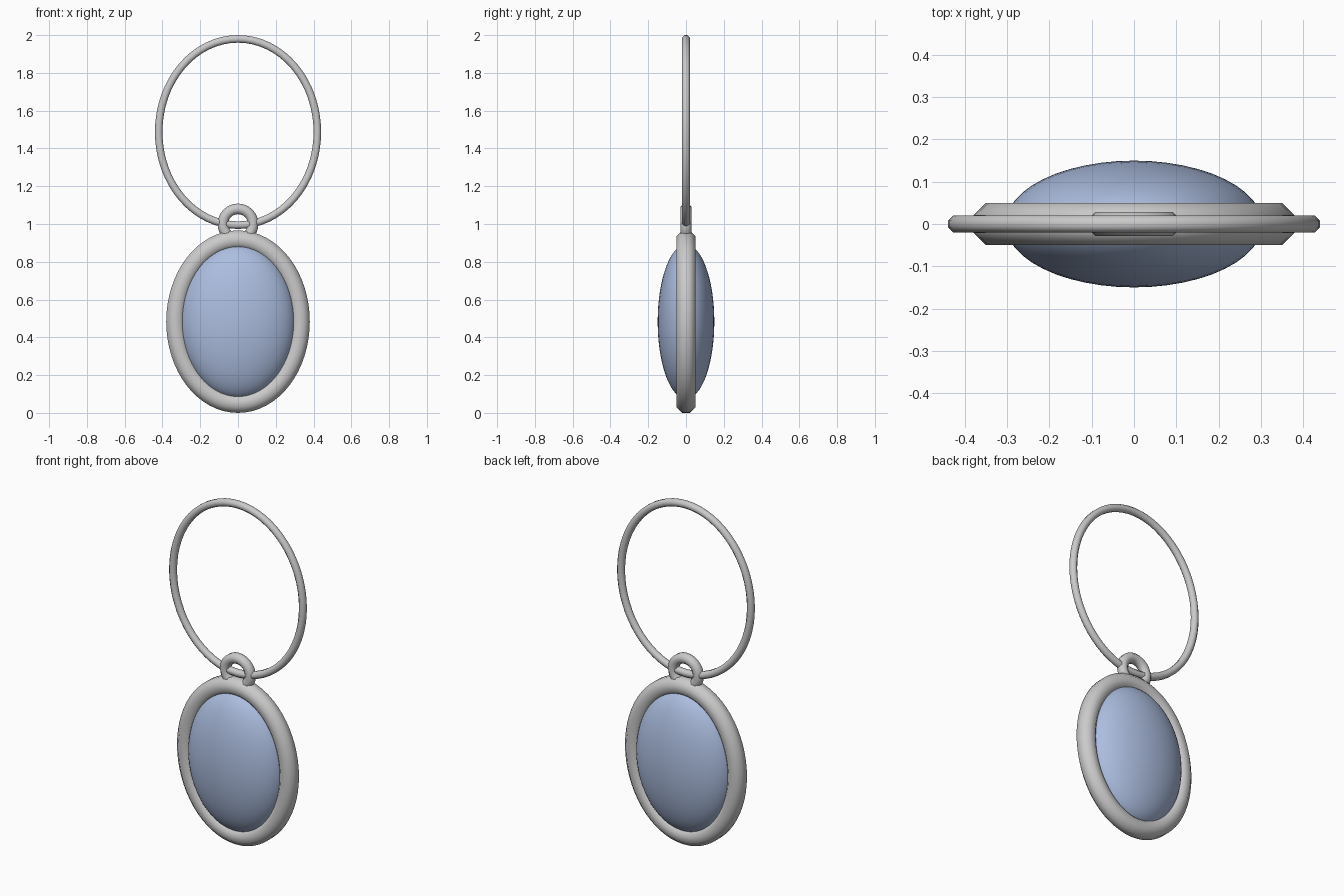
import bpy, bmesh, math

cube = bpy.data.objects.get("Cube")
if cube:
    bpy.data.objects.remove(cube, do_unlink=True)


def material(name, color):
    m = bpy.data.materials.new(name)
    m.use_nodes = True
    m.diffuse_color = color
    m.node_tree.nodes["Principled BSDF"].inputs["Base Color"].default_value = color
    return m


silver = material("silver", (0.6, 0.59, 0.59, 1))
blue = material("pale blue", (0.41, 0.51, 0.74, 1))


def finish(name, bm, mat):
    bmesh.ops.recalc_face_normals(bm, faces=bm.faces)
    mesh = bpy.data.meshes.new(name)
    bm.to_mesh(mesh)
    bm.free()
    mesh.materials.append(mat)
    mesh.shade_smooth()
    obj = bpy.data.objects.new(name, mesh)
    bpy.context.collection.objects.link(obj)
    return obj


def oval_tube(name, z, rx, rz, thick, steps=64, sides=8):
    """Closed tube of even width swept round an upright oval."""
    bm = bmesh.new()
    corner = thick / math.cos(math.pi / sides)
    loops = []
    for i in range(steps):
        t = math.tau * i / steps
        c, s = math.cos(t), math.sin(t)
        length = math.hypot(rz * c, rx * s)
        nx, nz = rz * c / length, rx * s / length
        loop = []
        for j in range(sides):
            a = math.tau * (j + 0.5) / sides
            out, side = corner * math.cos(a), corner * math.sin(a)
            loop.append(bm.verts.new((rx * c + nx * out, side, z + rz * s + nz * out)))
        loops.append(loop)
    for i in range(steps):
        a, b = loops[i], loops[(i + 1) % steps]
        for j in range(sides):
            k = (j + 1) % sides
            bm.faces.new((a[j], a[k], b[k], b[j]))
    return finish(name, bm, silver)


# Oval setting, hanging loop and large key ring
oval_tube("frame", 0.483, 0.33, 0.433, 0.05)
oval_tube("hanging_loop", 1.0, 0.08, 0.08, 0.028, steps=32)
oval_tube("key_ring", 1.487, 0.42, 0.493, 0.02)

# Domed stone, bulging from both sides of the frame
bm = bmesh.new()
bmesh.ops.create_uvsphere(bm, u_segments=48, v_segments=32, radius=1)
bmesh.ops.scale(bm, vec=(0.304, 0.15, 0.408), verts=bm.verts)
bmesh.ops.translate(bm, vec=(0, 0, 0.483), verts=bm.verts)
finish("stone", bm, blue)
